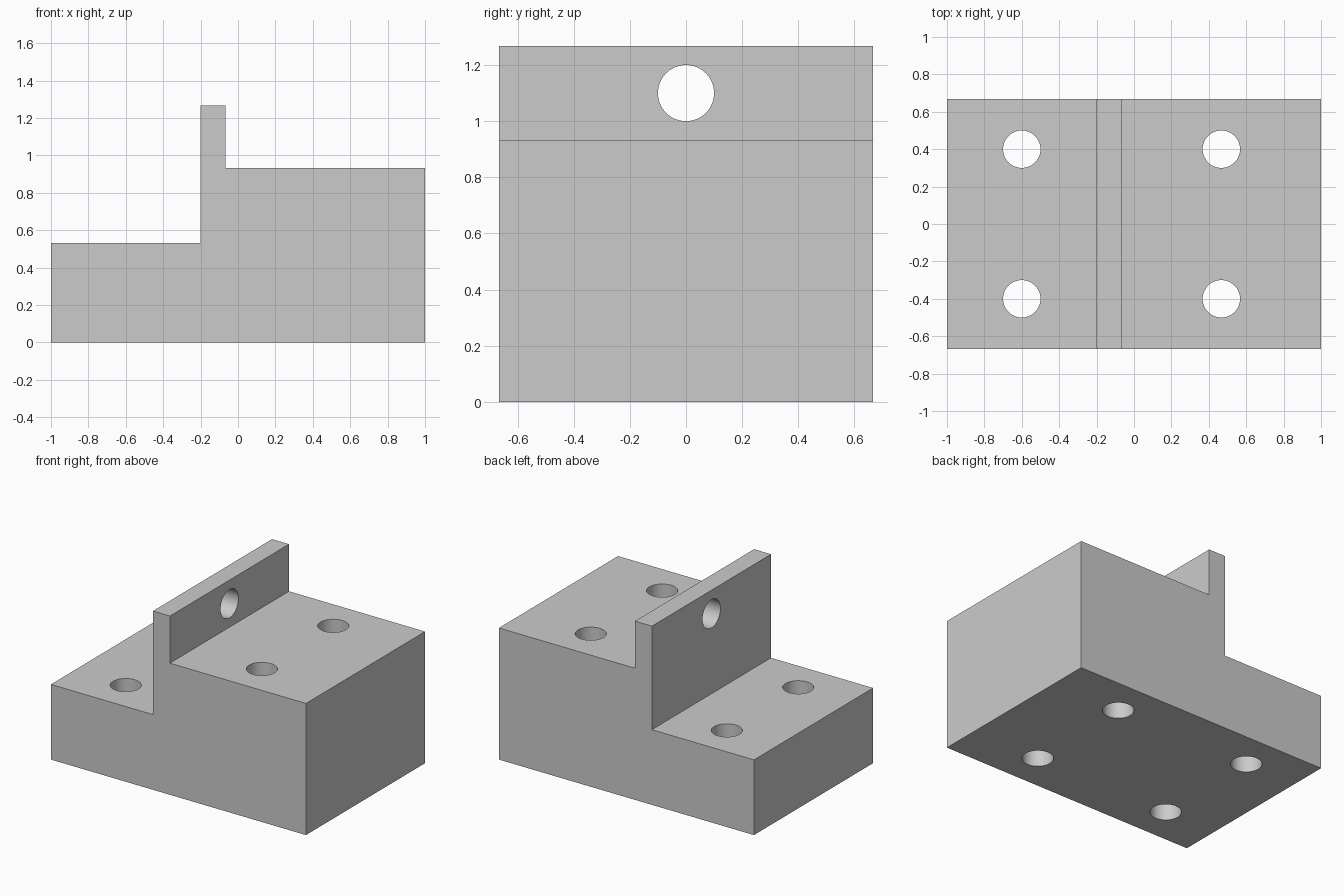
import bpy
import bmesh
from math import radians
from mathutils import Matrix, Vector

cube = bpy.data.objects.get("Cube")
if cube:
    bpy.data.objects.remove(cube, do_unlink=True)

HALF_DEPTH = 0.667
HOLE_RADIUS = 0.1

# Single matte grey
grey = bpy.data.materials.new("light grey")
grey.use_nodes = True
colour = (0.6, 0.6, 0.6, 1.0)
grey.diffuse_color = colour
grey.node_tree.nodes["Principled BSDF"].inputs["Base Color"].default_value = colour


def make_object(name, bm):
    bmesh.ops.recalc_face_normals(bm, faces=bm.faces)
    mesh = bpy.data.meshes.new(name)
    bm.to_mesh(mesh)
    bm.free()
    mesh.materials.append(grey)
    obj = bpy.data.objects.new(name, mesh)
    bpy.context.collection.objects.link(obj)
    return obj


def add_cylinder(bm, centre, length, rotation=Matrix()):
    bmesh.ops.create_cone(
        bm, cap_ends=True, segments=64, radius1=HOLE_RADIUS, radius2=HOLE_RADIUS,
        depth=length, matrix=Matrix.Translation(centre) @ rotation)


# Stepped block: low step, upright wall and high step in one extruded profile
profile = [(-1, 0), (1, 0), (1, 0.933), (-0.067, 0.933),
           (-0.067, 1.267), (-0.2, 1.267), (-0.2, 0.533), (-1, 0.533)]
bm = bmesh.new()
side = bm.faces.new([bm.verts.new((x, -HALF_DEPTH, z)) for x, z in profile])
extruded = bmesh.ops.extrude_face_region(bm, geom=[side], use_keep_orig=True)
bmesh.ops.translate(
    bm, vec=Vector((0, 2 * HALF_DEPTH, 0)),
    verts=[v for v in extruded["geom"] if isinstance(v, bmesh.types.BMVert)])
block = make_object("stepped_block", bm)

# Four vertical bolt holes and one cross hole through the wall
bm = bmesh.new()
for x in (-0.6, 0.467):
    for y in (-0.4, 0.4):
        add_cylinder(bm, (x, y, 0.5), 2)
add_cylinder(bm, (-0.133, 0, 1.1), 0.5, Matrix.Rotation(radians(90), 4, "Y"))
cutter = make_object("hole_cutter", bm)
cutter.hide_render = True

# Cut the holes, then discard the cutter
cut = block.modifiers.new("holes", "BOOLEAN")
cut.operation = "DIFFERENCE"
cut.solver = "EXACT"
cut.use_self = True
cut.object = cutter
bpy.ops.object.select_all(action="DESELECT")
block.select_set(True)
bpy.context.view_layer.objects.active = block
bpy.ops.object.modifier_apply(modifier=cut.name)
bpy.data.objects.remove(cutter, do_unlink=True)

# Smooth hole walls, crisp block edges
bpy.ops.object.shade_smooth_by_angle(angle=radians(30))
